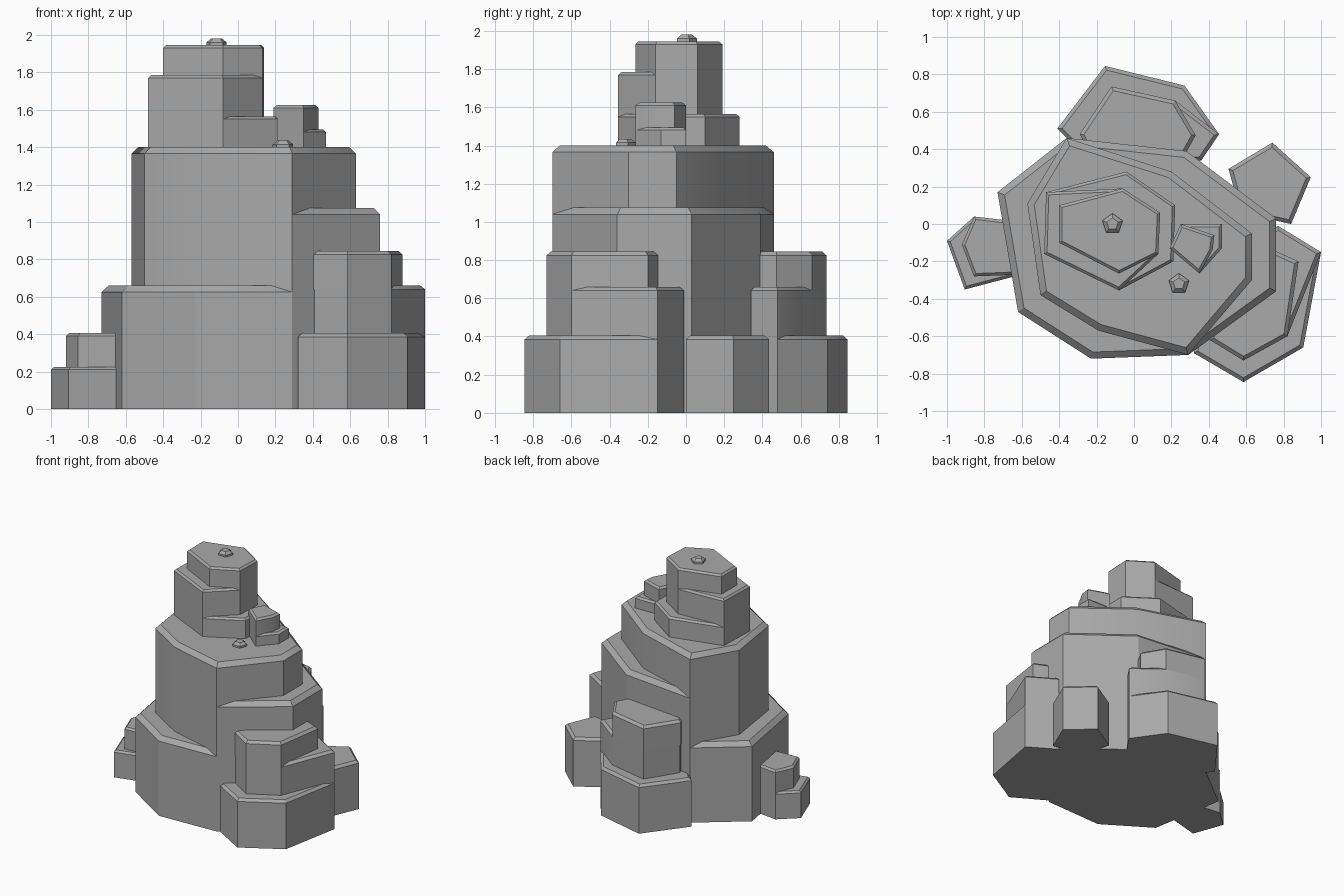
import bpy
import bmesh
import math

cube = bpy.data.objects.get("Cube")
if cube:
    bpy.data.objects.remove(cube, do_unlink=True)

stone = bpy.data.materials.new("grey_stone")
stone.use_nodes = True
stone.diffuse_color = (.4, .4, .4, 1)
stone.node_tree.nodes["Principled BSDF"].inputs["Base Color"].default_value = stone.diffuse_color


def slab(name, outline, bottom, top, bevel):
    """Upright prism with a chamfered top rim."""
    bm = bmesh.new()
    low = [bm.verts.new((x, y, bottom)) for x, y in outline]
    high = [bm.verts.new((x, y, top - bevel)) for x, y in outline]
    bm.faces.new(low[::-1])
    cap = bm.faces.new(high)
    for i in range(len(outline)):
        j = (i + 1) % len(outline)
        bm.faces.new((low[i], low[j], high[j], high[i]))
    bm.normal_update()
    bmesh.ops.inset_region(bm, faces=[cap], thickness=bevel, depth=bevel, use_even_offset=True)
    bmesh.ops.recalc_face_normals(bm, faces=bm.faces)
    mesh = bpy.data.meshes.new(name)
    bm.to_mesh(mesh)
    bm.free()
    mesh.materials.append(stone)
    obj = bpy.data.objects.new(name, mesh)
    bpy.context.collection.objects.link(obj)
    bpy.ops.object.select_all(action='DESELECT')
    obj.select_set(True)
    bpy.context.view_layer.objects.active = obj
    bpy.ops.object.shade_smooth_by_angle(angle=math.radians(30))


def rock(name, base, bevel, tiers):
    """Stack of slabs, each starting under the rim of the one below."""
    for part, top, outline in tiers:
        slab(name + "_" + part + "_tier", outline, base, top, bevel)
        base = top - bevel


def pebble(name, x, y, base, height):
    """Small five-sided chip of stone."""
    ring = [math.tau * (i / 5 + .05) for i in range(5)]
    outline = [(x + .057 * math.cos(a), y + .057 * math.sin(a)) for a in ring]
    slab(name, outline, base, base + height, .02)


# Main body: tiers share a back and a front corner and step out on alternate sides
back, front = (-.36, .46), (.29, -.7)
left_wide = [(-.73, .17), (-.62, -.47), (-.23, -.72)]
left_slim = [(-.57, .11), (-.5, -.38), (-.19, -.57)]
right_wide = [(.76, -.36), (.76, .03), (.28, .39)]
right_slim = [(.63, -.3), (.63, -.05), (.2, .28)]
rock("main_rock", 0, .035, [
    ("lower", .66, [back, *left_wide, front, *right_wide]),
    ("middle", 1.075, [back, front, *right_wide]),
])
slab("main_rock_upper_tier", [back, *left_slim, front, *right_slim], .6, 1.4, .035)

# Summit rock
left_back, left_front, nose = (-.47, .17), (-.48, -.16), (-.08, -.355)
right_side = [(.13, -.16), (.14, .06), (-.06, .19)]
rock("summit_rock", 1.38, .015, [
    ("lower", 1.565, [left_back, left_front, nose, (.21, -.2), (.22, .1), (-.04, .28)]),
    ("middle", 1.785, [left_back, left_front, nose, *right_side]),
    ("upper", 1.945, [(-.4, .1), (-.4, -.1), (-.08, -.265), *right_side]),
])

# Small rock beside the summit
west, south, north = (.19, -.13), (.35, -.265), (.25, 0)
rock("ledge_rock", 1.38, .015, [
    ("lower", 1.495, [west, south, (.47, -.13), (.47, 0), north]),
    ("upper", 1.625, [west, south, (.42, -.14), (.43, -.06), north]),
])

# Front right buttress
outer, inner = (1, -.15), (.77, -.01)
tip, shoulder = (.585, -.73), (.82, -.6)
rock("front_buttress", 0, .02, [
    ("lower", .405, [(.32, -.69), (.585, -.845), (.905, -.66), outer, inner, (.4, -.2)]),
    ("middle", .66, [(.41, -.62), tip, shoulder, outer, inner, (.5, -.2)]),
    ("upper", .845, [(.405, -.62), tip, shoulder, (.88, -.2), (.7, -.12), (.5, -.2)]),
])

# Back buttress
corner, heel = (.455, .48), (.36, .34)
crest, brow, root = (-.12, .735), (.22, .66), (-.2, .3)
rock("back_buttress", 0, .02, [
    ("lower", .405, [root, heel, corner, (.27, .74), (-.155, .845), (-.41, .51)]),
    ("middle", .66, [root, heel, corner, brow, crest, (-.28, .48)]),
    ("upper", .845, [root, (.25, .33), (.33, .475), brow, crest, (-.29, .48)]),
])

# Low rocks at the two sides
rock("right_rock", 0, .02, [
    ("single", .405, [(.57, .06), (.84, 0), (.945, .25), (.74, .435), (.505, .295)]),
])
top_corner, inside = (-.855, .04), [(-.6, -.27), (-.6, .01)]
rock("left_rock", 0, .015, [
    ("lower", .225, [top_corner, (-1, -.09), (-.905, -.35), *inside]),
    ("upper", .405, [top_corner, (-.92, -.11), (-.855, -.28), *inside]),
])

# Loose pebbles
pebble("summit_pebble", -.115, 0, 1.94, .04)
pebble("ledge_pebble", .24, -.32, 1.395, .04)
